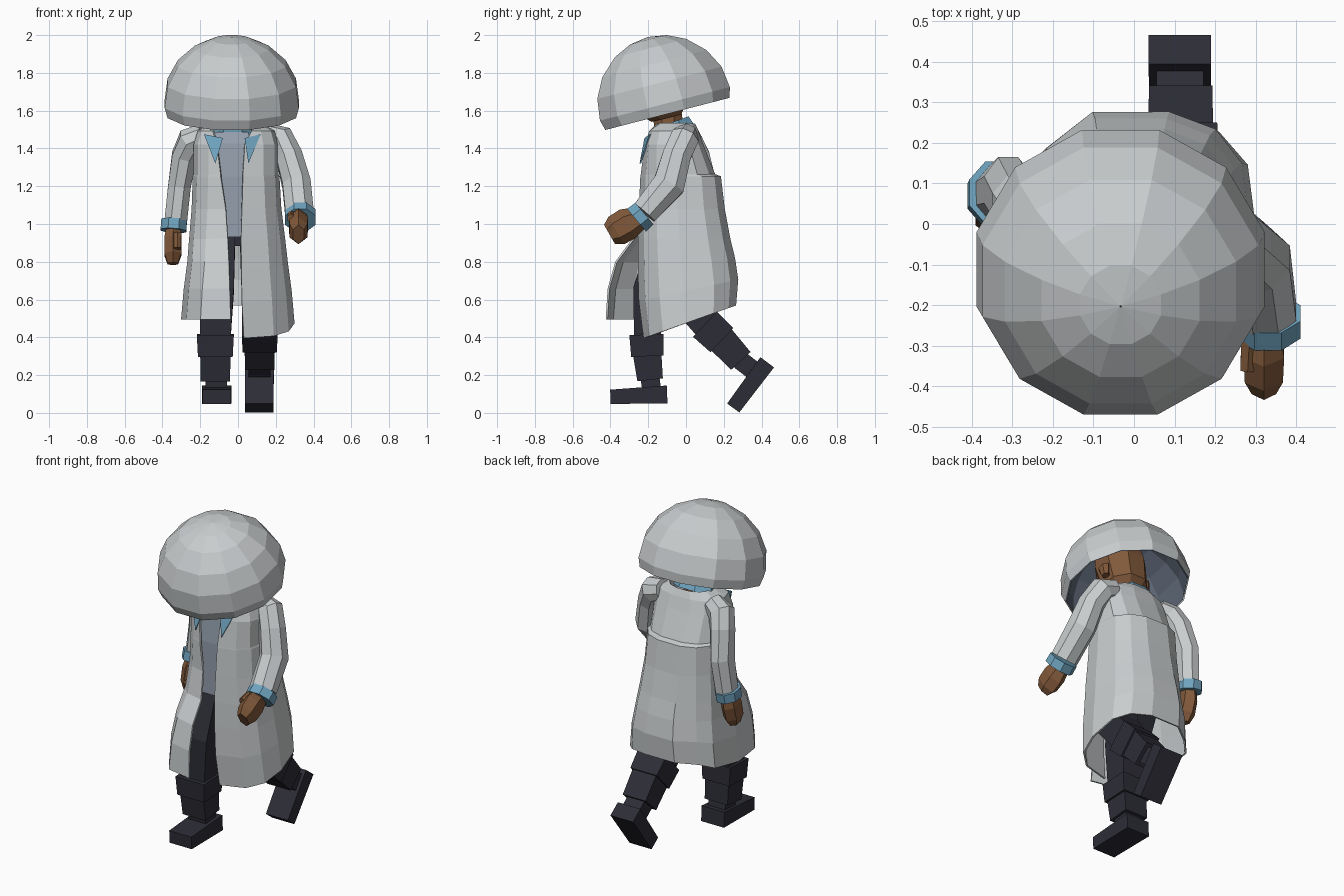
import bpy, bmesh, math
from mathutils import Vector, Matrix


def material(name, rgb):
    m = bpy.data.materials.new(name)
    m.diffuse_color = (*rgb, 1)
    return m


PALE = material("pale grey", (0.58, 0.605, 0.615))
SHIRT = material("blue grey", (0.30, 0.35, 0.42))
LINING = material("dark blue grey", (0.11, 0.135, 0.18))
BLUE = material("trim blue", (0.16, 0.37, 0.52))
SKIN = material("brown", (0.22, 0.10, 0.043))
DARK = material("dark navy", (0.026, 0.026, 0.038))


def make(name, rows, mat, closed=True, caps=True):
    """Skin a list of point rows into a flat-shaded object."""
    bm = bmesh.new()
    vs = [[bm.verts.new(p) for p in row] for row in rows]
    n = len(rows[0])
    for a, b in zip(vs, vs[1:]):
        for i in range(n if closed else n - 1):
            j = (i + 1) % n
            bm.faces.new((a[i], a[j], b[j], b[i]))
    if caps:
        bm.faces.new(vs[0][::-1])
        bm.faces.new(vs[-1])
    bmesh.ops.recalc_face_normals(bm, faces=bm.faces)
    me = bpy.data.meshes.new(name)
    bm.to_mesh(me)
    bm.free()
    me.materials.append(mat)
    ob = bpy.data.objects.new(name, me)
    bpy.context.collection.objects.link(ob)
    return ob


def tube(name, rings, mat, sides=8, caps=True):
    """Loft through rings (x, y, z, half width, half depth); 4 sides gives a box."""
    pts = [Vector(r[:3]) for r in rings]
    k = 1 / math.cos(math.pi / sides)
    rows = []
    for i, r in enumerate(rings):
        t = (pts[min(i + 1, len(pts) - 1)] - pts[max(i - 1, 0)]).normalized()
        v = t.cross(Vector((1, 0, 0))).normalized()
        u = v.cross(t)
        rows.append([pts[i] + u * r[3] * k * math.cos(a) + v * r[4] * k * math.sin(a)
                     for a in [(s + 0.5) * 2 * math.pi / sides for s in range(sides)]])
    return make(name, rows, mat, True, caps)


# Dome hat tipped forward, with a separate lining
HAT = [(0.34, 0), (0.355, 0.055), (0.34, 0.17), (0.285, 0.275), (0.195, 0.36), (0.10, 0.405), (0.002, 0.42)]
tilt = Matrix.Translation((-0.033, -0.098, 1.583)) @ Matrix.Rotation(math.radians(14.5), 4, 'X')


def dome(name, mat, s):
    rows = [[tilt @ Vector((r * s / 0.966 * math.cos(a), r * s / 0.966 * math.sin(a), h * s))
             for a in [math.radians(15 + 30 * i) for i in range(12)]] for r, h in HAT]
    return make(name, rows, mat, True, False)


dome("hat", PALE, 1.0)
dome("hat_lining", LINING, 0.98)

# Head, ears and neck
tube("head", [(-0.03, -0.105, 1.56, 0.085, 0.08), (-0.03, -0.115, 1.60, 0.125, 0.12),
              (-0.03, -0.155, 1.75, 0.14, 0.14), (-0.03, -0.18, 1.85, 0.12, 0.12)], SKIN)
for side, x in (("left", -0.175), ("right", 0.115)):
    tube(side + "_ear", [(x, -0.11, 1.63, 0.02, 0.02), (x, -0.125, 1.69, 0.025, 0.035)], SKIN, 6)
tube("neck", [(-0.03, -0.085, 1.45, 0.08, 0.08), (-0.03, -0.10, 1.60, 0.075, 0.075)], SKIN)

# Shirt, collar band (lower at the front) and collar points
tube("shirt", [(-0.035, -0.09, 0.93, 0.10, 0.12), (-0.035, -0.09, 1.25, 0.10, 0.125),
               (-0.035, -0.085, 1.42, 0.10, 0.115), (-0.035, -0.08, 1.48, 0.09, 0.10)], SHIRT, 4)
tube("collar_band", [(-0.028, -0.065, 1.495, 0.13, 0.11), (-0.028, -0.08, 1.535, 0.115, 0.10)], BLUE, 8)
for side, xs in (("left", (-0.18, -0.08, -0.12)), ("right", (0.12, 0.035, 0.055))):
    tri = [(xs[0], -0.185, 1.475), (xs[1], -0.212, 1.455), (xs[2], -0.238, 1.32)]
    make(side + "_collar_point", [tri, [(x, y - 0.008, z) for x, y, z in tri]], BLUE)

# Coat rows: z, half width, front y, back y, left edge x, right edge x, forward kick of left panel
COAT = [(1.53, 0.13, -0.15, 0.045, -0.15, 0.09, 0),
        (1.49, 0.20, -0.19, 0.065, -0.13, 0.07, 0),
        (1.42, 0.22, -0.215, 0.09, -0.11, 0.035, 0),
        (1.26, 0.22, -0.235, 0.155, -0.09, 0.025, 0),
        (1.25, 0.225, -0.237, 0.185, -0.09, 0.025, 0),
        (1.08, 0.235, -0.245, 0.205, -0.065, 0.02, 0),
        (0.92, 0.255, -0.25, 0.235, -0.055, 0.015, 0.03),
        (0.80, 0.27, -0.25, 0.26, -0.05, 0.017, 0.12),
        (0.66, 0.29, -0.245, 0.277, -0.045, 0.02, 0.165),
        (0.50, 0.305, -0.22, 0.265, -0.04, 0.03, 0.20)]
CX = -0.01


def spow(v, e):
    return math.copysign(abs(v) ** e, v)


rows = []
for z, hw, yf, yb, el, er, kick in COAT:
    cy, hd = (yf + yb) / 2, (yb - yf) / 2
    pts = [(er, yf)]
    for i in range(12):
        a = math.radians(34 + i * 292 / 11)
        pts.append((CX + hw * spow(math.sin(a), 0.75), cy - hd * spow(math.cos(a), 0.75)))
    pts.append((el, yf))
    row = []
    for x, y in pts:
        hem = 0.475 + 0.36 * y            # hem rises towards the back
        if x < CX:
            hem = max(hem, 0.495)
        f = max(0, (0.92 - z) / 0.42)     # blend from waist to hem
        zz = z + (hem - 0.50) * f
        if x < CX:
            y -= kick * min(1, max(0, (0.12 - y) / 0.30))
            g = min(1, max(0, (1.2 - z) / 0.4))
            x -= (x - CX) * 0.06 * g
            if y > 0 and x < -0.12:       # back left corner hangs closer to the body
                y *= 1 - 0.18 * g
        row.append((x, y, zz))
    rows.append(row)
coat = make("coat", rows, PALE, False, False)
sol = coat.modifiers.new("thickness", 'SOLIDIFY')
sol.thickness, sol.offset = 0.01, 0

# Arms: sleeve, cuff, hand and thumb
tube("right_sleeve", [(0.15, 0.0, 1.47, 0.06, 0.06), (0.225, -0.01, 1.45, 0.07, 0.075),
                      (0.27, -0.05, 1.36, 0.07, 0.075), (0.31, -0.09, 1.21, 0.075, 0.085),
                      (0.325, -0.22, 1.06, 0.075, 0.07)], PALE)
tube("right_cuff", [(0.33, -0.22, 1.055, 0.08, 0.075), (0.33, -0.262, 1.02, 0.08, 0.078)], BLUE)
tube("right_hand", [(0.32, -0.25, 1.03, 0.04, 0.055), (0.32, -0.31, 1.0, 0.05, 0.075),
                    (0.32, -0.37, 0.965, 0.047, 0.072), (0.32, -0.405, 0.945, 0.03, 0.05)], SKIN, 6)
tube("right_thumb", [(0.285, -0.27, 1.05, 0.02, 0.025), (0.28, -0.36, 1.03, 0.018, 0.022)], SKIN, 6)
tube("left_sleeve", [(-0.18, -0.01, 1.47, 0.06, 0.06), (-0.25, 0.01, 1.44, 0.07, 0.075),
                     (-0.285, 0.05, 1.36, 0.065, 0.075), (-0.31, 0.085, 1.20, 0.06, 0.08),
                     (-0.33, 0.075, 1.01, 0.06, 0.07)], PALE)
tube("left_cuff", [(-0.338, 0.077, 1.02, 0.068, 0.078), (-0.342, 0.068, 0.965, 0.068, 0.078)], BLUE)
tube("left_hand", [(-0.34, 0.065, 0.98, 0.038, 0.05), (-0.345, 0.05, 0.92, 0.045, 0.065),
                   (-0.345, 0.03, 0.84, 0.045, 0.06), (-0.345, 0.02, 0.79, 0.028, 0.035)], SKIN, 6)
tube("left_thumb", [(-0.32, 0.0, 0.95, 0.02, 0.022), (-0.32, -0.03, 0.87, 0.018, 0.02)], SKIN, 6)

# Trousers
tube("hips", [(-0.01, -0.075, 0.89, 0.17, 0.11), (-0.01, -0.08, 0.98, 0.165, 0.11)], DARK, 4)
tube("left_trouser", [(-0.105, -0.09, 0.93, 0.09, 0.10), (-0.112, -0.20, 0.65, 0.09, 0.08),
                      (-0.12, -0.205, 0.38, 0.08, 0.07)], DARK, 4)
tube("right_trouser", [(0.095, -0.08, 0.93, 0.085, 0.10), (0.105, -0.02, 0.62, 0.085, 0.085),
                       (0.115, 0.12, 0.45, 0.078, 0.075)], DARK, 4)

# Boots: wide top, shin, ankle and foot
BOOTS = {
    "left": [("boot_top", (-0.12, -0.21, 0.415, 0.098, 0.09), (-0.12, -0.205, 0.30, 0.092, 0.085)),
             ("boot_shin", (-0.12, -0.205, 0.31, 0.08, 0.075), (-0.12, -0.19, 0.175, 0.078, 0.068)),
             ("boot_ankle", (-0.115, -0.19, 0.18, 0.058, 0.05), (-0.115, -0.18, 0.11, 0.058, 0.05)),
             ("boot_foot", (-0.113, -0.10, 0.098, 0.078, 0.047), (-0.113, -0.40, 0.085, 0.076, 0.038))],
    "right": [("boot_top", (0.115, 0.10, 0.47, 0.095, 0.092), (0.115, 0.19, 0.385, 0.09, 0.088)),
              ("boot_shin", (0.115, 0.18, 0.395, 0.08, 0.078), (0.115, 0.29, 0.275, 0.078, 0.07)),
              ("boot_ankle", (0.113, 0.285, 0.28, 0.058, 0.05), (0.113, 0.37, 0.215, 0.058, 0.05)),
              ("boot_foot", (0.113, 0.43, 0.268, 0.077, 0.045), (0.113, 0.25, 0.026, 0.075, 0.04))],
}
for side, parts in BOOTS.items():
    for name, a, b in parts:
        tube(side + "_" + name, [a, b], DARK, 4)
